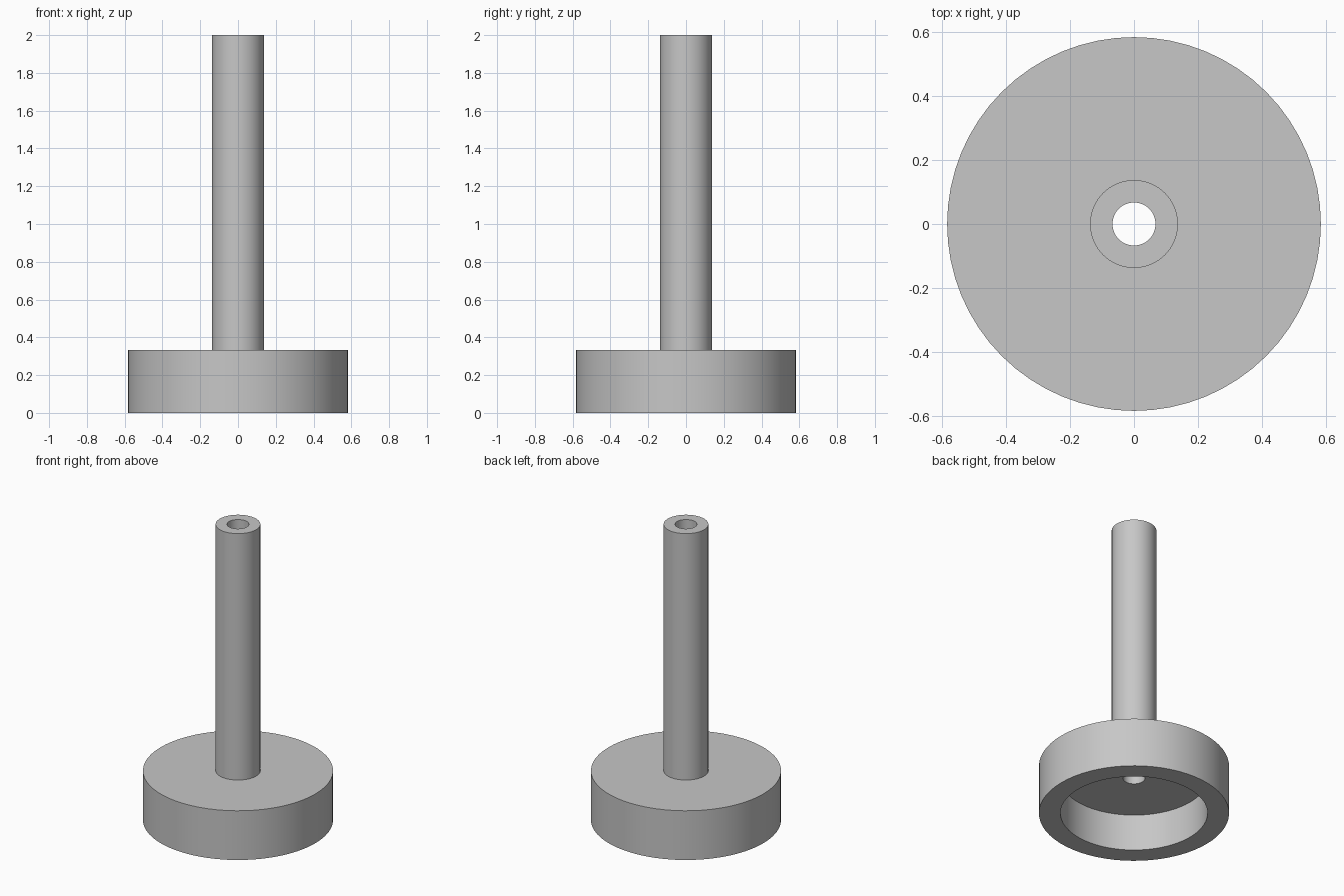
import bpy
import bmesh
import math

cube = bpy.data.objects.get("Cube")
if cube:
    bpy.data.objects.remove(cube, do_unlink=True)

SEGMENTS = 64
BASE_R, RECESS_R, STEM_R, BORE_R = 0.583, 0.451, 0.137, 0.067
BASE_TOP, RECESS_TOP, HEIGHT = 0.333, 0.247, 2.0

# Plain grey finish
grey = bpy.data.materials.new("plain_grey")
grey.use_nodes = True
colour = (0.57, 0.57, 0.57, 1)
grey.diffuse_color = colour
grey.node_tree.nodes["Principled BSDF"].inputs["Base Color"].default_value = colour


def lathe(name, profile, material):
    """Revolve a closed (radius, height) profile about the z axis."""
    bm = bmesh.new()
    rings = []
    for r, z in profile:
        angles = [math.tau * i / SEGMENTS for i in range(SEGMENTS)]
        rings.append([bm.verts.new((r * math.cos(a), r * math.sin(a), z)) for a in angles])
    for k, lower in enumerate(rings):
        upper = rings[(k + 1) % len(rings)]
        for i in range(SEGMENTS):
            j = (i + 1) % SEGMENTS
            bm.faces.new((lower[i], lower[j], upper[j], upper[i]))
    bmesh.ops.recalc_face_normals(bm, faces=bm.faces)
    mesh = bpy.data.meshes.new(name)
    bm.to_mesh(mesh)
    bm.free()
    mesh.materials.append(material)
    obj = bpy.data.objects.new(name, mesh)
    bpy.context.collection.objects.link(obj)
    bpy.ops.object.select_all(action="DESELECT")
    obj.select_set(True)
    bpy.context.view_layer.objects.active = obj
    bpy.ops.object.shade_smooth_by_angle(angle=math.radians(30))
    return obj


# Recessed round base and bored stem, turned as one piece
lathe("base_and_stem", [
    (BASE_R, 0), (BASE_R, BASE_TOP),
    (STEM_R, BASE_TOP), (STEM_R, HEIGHT),
    (BORE_R, HEIGHT), (BORE_R, RECESS_TOP),
    (RECESS_R, RECESS_TOP), (RECESS_R, 0),
], grey)
